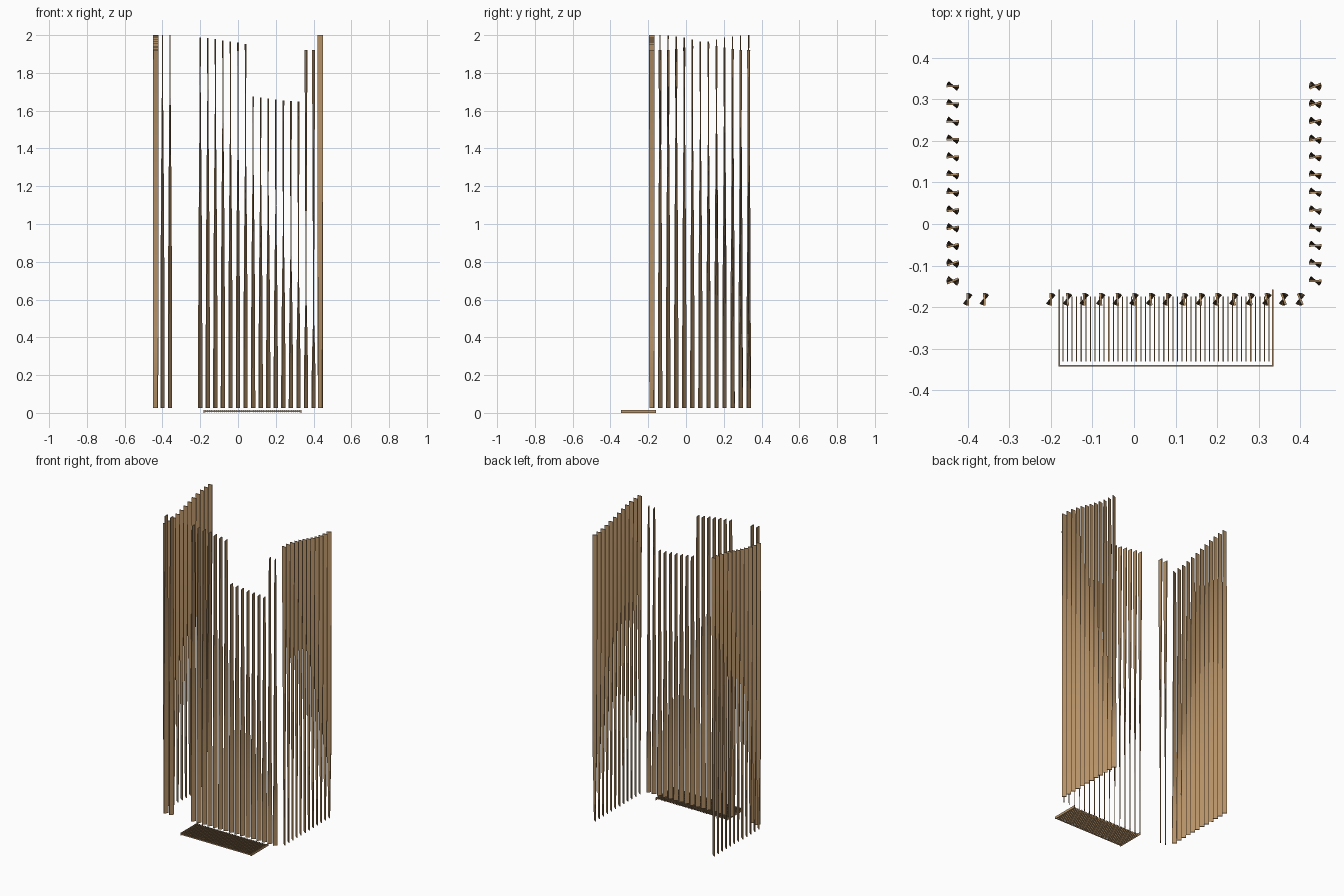
import bpy, bmesh
from math import cos, sin, pi, radians
from mathutils import Vector

if "Cube" in bpy.data.objects:
    bpy.data.objects.remove(bpy.data.objects["Cube"], do_unlink=True)

wood = bpy.data.materials.new("warm_wood")
wood.use_nodes = True
colour = (0.47, 0.29, 0.14, 1)
wood.diffuse_color = colour
wood.node_tree.nodes["Principled BSDF"].inputs["Base Color"].default_value = colour

WIDTH, THICK, BASE, STEPS = 0.0295, 0.005, 0.027, 24


def finish(bm, name):
    bmesh.ops.recalc_face_normals(bm, faces=bm.faces)
    mesh = bpy.data.meshes.new(name)
    bm.to_mesh(mesh)
    bm.free()
    mesh.materials.append(wood)
    obj = bpy.data.objects.new(name, mesh)
    bpy.context.collection.objects.link(obj)
    return mesh


def twist(z, t):
    """Slat angle at height z; the turning point sinks along the wall."""
    zc = 1.8 - 1.3 * t * t
    if z < zc:
        return radians(-40) * cos(pi / 2 * z / zc)
    return radians(24) * ((z - zc) / 1.45) ** 1.2


def slat(bm, x, y, t, top, turn):
    rings = []
    for k in range(STEPS + 1):
        z = BASE + (top - BASE) * k / STEPS
        a = twist(z, t) + turn
        u = Vector((cos(a), sin(a), 0)) * WIDTH / 2
        v = Vector((-sin(a), cos(a), 0)) * THICK / 2
        c = Vector((x, y, z))
        rings.append([bm.verts.new(c + p) for p in (-u - v, u - v, u + v, v - u)])
    for lo, hi in zip(rings, rings[1:]):
        for i in range(4):
            j = (i + 1) % 4
            bm.faces.new((lo[i], lo[j], hi[j], hi[i]))
    bm.faces.new(rings[0][::-1])
    bm.faces.new(rings[-1])


def wall(name, start, end, count, turn, skip=(), short=()):
    """Row of twisted slats whose tops follow a gentle wave."""
    bm = bmesh.new()
    for i in range(count):
        if i in skip:
            continue
        t = i / (count - 1)
        p = Vector(start).lerp(Vector(end), t)
        top = 1.96 + 0.04 * cos(pi * t) - (0.273 if i in short else 0)
        slat(bm, p.x, p.y, t, top, turn)
    mesh = finish(bm, name)
    for f in mesh.polygons:
        f.use_smooth = True
    mesh.set_sharp_from_angle(angle=radians(30))


def box(bm, lo, hi):
    lo, hi = Vector(lo), Vector(hi)
    made = bmesh.ops.create_cube(bm, size=1)["verts"]
    bmesh.ops.scale(bm, vec=hi - lo, verts=made)
    bmesh.ops.translate(bm, vec=(lo + hi) / 2, verts=made)


# Three screens of slats; the front one has an opening and a lowered run
wall("right_screen", (-0.436, 0.332), (-0.436, -0.137), 12, 0)
wall("front_screen", (-0.4, -0.181), (0.4, -0.181), 21, pi / 2,
     skip=range(2, 5), short=range(12, 19))
wall("left_screen", (0.436, -0.137), (0.436, 0.332), 12, 0)

# Floor grate frame: two side rails and a slim front rail
X0, X1, Y0, TOP = -0.182, 0.336, -0.343, 0.016
bm = bmesh.new()
box(bm, (X0, Y0, 0), (X0 + 0.004, -0.158, TOP))
box(bm, (X1 - 0.004, Y0, 0), (X1, -0.158, TOP))
box(bm, (X0 + 0.004, Y0, 0.004), (X1 - 0.004, Y0 + 0.004, 0.012))
finish(bm, "grate_frame")

# Floor grate bars
bm = bmesh.new()
BARS = 47
for i in range(1, BARS):
    x = X0 + (X1 - X0) * i / BARS
    box(bm, (x - 0.0013, -0.331, 0.001), (x + 0.0013, -0.174, 0.015))
finish(bm, "grate_bars")
